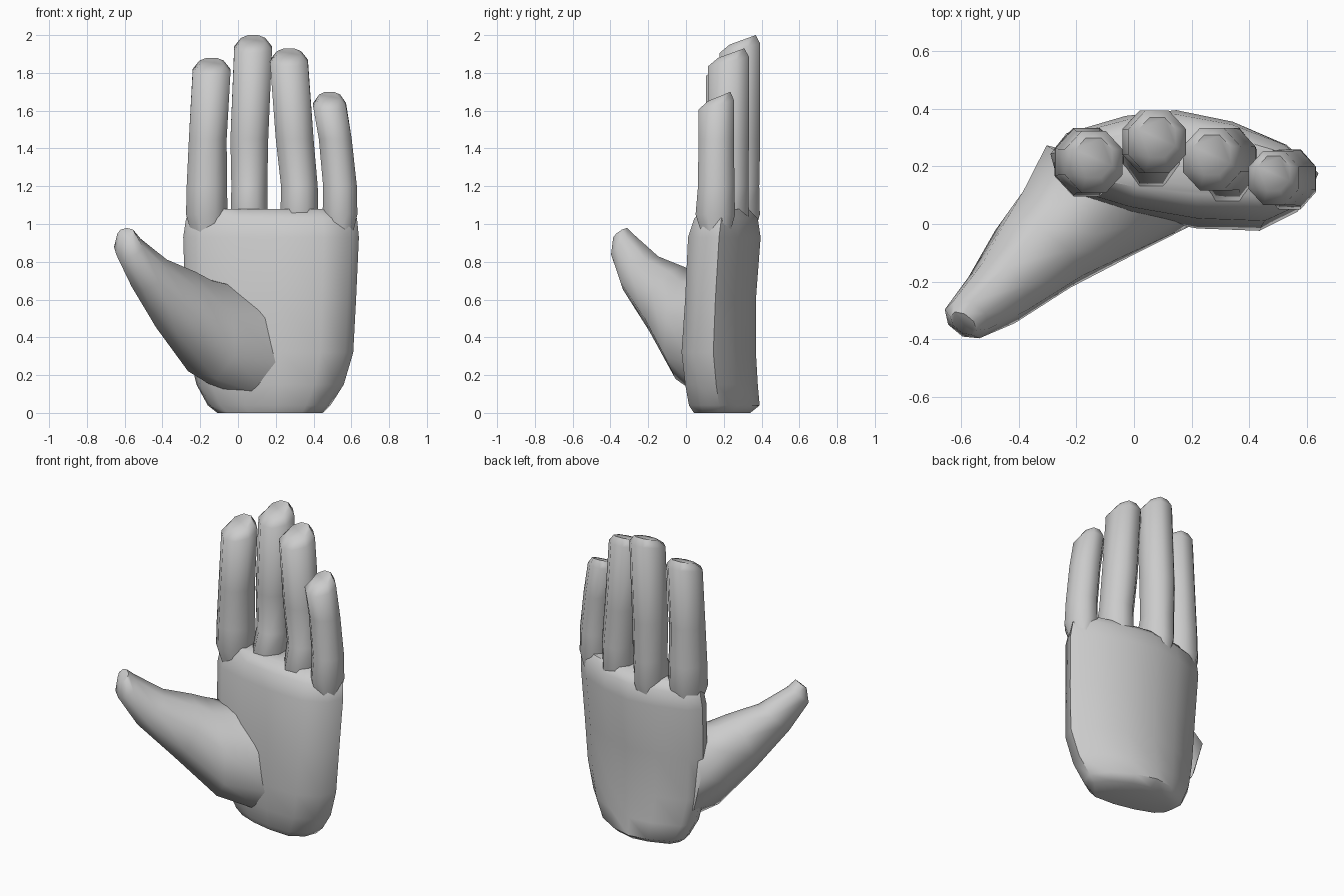
import bpy, bmesh
from math import cos, sin, pi, radians
from mathutils import Vector

if "Cube" in bpy.data.objects:
    bpy.data.objects.remove(bpy.data.objects["Cube"])

GREY = (0.6, 0.6, 0.6, 1)
mat = bpy.data.materials.new("plain grey")
mat.use_nodes = True
mat.diffuse_color = GREY
mat.node_tree.nodes["Principled BSDF"].inputs["Base Color"].default_value = GREY


def loft(name, rings, angle):
    """Skin a stack of closed rings and cap both ends."""
    bm = bmesh.new()
    rows = [[bm.verts.new(p) for p in ring] for ring in rings]
    n = len(rows[0])
    for low, high in zip(rows, rows[1:]):
        for i in range(n):
            j = (i + 1) % n
            bm.faces.new((low[i], low[j], high[j], high[i]))
    bm.faces.new(rows[0][::-1])
    bm.faces.new(rows[-1])
    bmesh.ops.recalc_face_normals(bm, faces=bm.faces)
    mesh = bpy.data.meshes.new(name)
    bm.to_mesh(mesh)
    bm.free()
    mesh.materials.append(mat)
    obj = bpy.data.objects.new(name, mesh)
    bpy.context.collection.objects.link(obj)
    bpy.ops.object.select_all(action='DESELECT')
    obj.select_set(True)
    bpy.context.view_layer.objects.active = obj
    bpy.ops.object.shade_smooth_by_angle(angle=radians(angle))


def octagon(centre, a, b):
    """Eight points around a centre, with half-axis vectors a and b."""
    k = 1 / cos(pi / 8)
    turns = [(i + 0.5) * pi / 4 for i in range(8)]
    return [Vector(centre) + k * (cos(t) * Vector(a) + sin(t) * Vector(b)) for t in turns]


# Palm: one arched section, fitted to a box at each height
section = [(0, .62), (.06, .8), (.28, .95), (.47, 1), (.68, .9), (.88, .7), (1, .45),
           (.95, .2), (.8, .04), (.55, .06), (.3, .16), (.1, .3), (.02, .45)]
palm_levels = [  # z, left x, right x, front y, back y
    (0, -.11, .45, .03, .34),
    (.04, -.16, .49, 0, .39),
    (.15, -.22, .56, -.02, .38),
    (.32, -.26, .61, -.04, .37),
    (.6, -.28, .625, -.02, .37),
    (.93, -.29, .64, -.005, .395),
    (1.03, -.275, .63, .03, .38),
    (1.08, -.24, .58, .09, .33),
]
loft("palm", [[(x0 + u * (x1 - x0), y0 + v * (y1 - y0), z) for u, v in section]
              for z, x0, x1, y0, y1 in palm_levels], 50)


def finger(name, base, middle, tip, y, top, flare):
    """Tapered finger from three (x, radius) stations, deepened forward at the root."""
    stations = [  # height, (x, radius), scale, centre y, extra depth, slope
        (.88, base, .55, y, 0, 0),
        (1.05, base, 1, y - flare, flare, 0),
        (1.2, base, .97, y, 0, 0),
        (1.45, middle, 1, y, 0, 0),
        (top - .07, tip, 1, y, 0, .025),
        (top - .025, tip, .64, y + .015, 0, .025),
    ]
    rings = []
    for z, (x, r), scale, cy, extra, slope in stations:
        r *= scale
        rings.append(octagon((x, cy, z), (r, 0, 0), (0, r * 1.08 + extra, slope)))
    loft(name, rings, 55)


finger("index_finger", (-.165, .11), (-.16, .1), (-.14, .1), .215, 1.88, 0)
finger("middle_finger", (.06, .098), (.06, .1), (.08, .1), .285, 2.0, .03)
finger("ring_finger", (.325, .1), (.3, .1), (.27, .1), .225, 1.93, .02)
finger("little_finger", (.54, .092), (.515, .087), (.485, .087), .16, 1.7, .005)

# Thumb: rings spreading from the palm surface out to the tip
thumb_stations = [  # centre, half thickness, half width
    ((-.03, .145, .38), (.24, -.12, 0), (-.08, .02, .29)),
    ((-.2, .0, .46), (.18, -.11, -.05), (-.01, .01, .26)),
    ((-.33, -.1, .6), (.13, -.1, -.03), (.05, .05, .16)),
    ((-.47, -.24, .74), (.08, -.08, -.02), (.06, .06, .08)),
    ((-.58, -.33, .88), (.06, -.05, -.02), (.04, .04, .05)),
    ((-.592, -.345, .95), (.038, -.032, -.01), (.02, .02, .025)),
]
loft("thumb", [octagon(*station) for station in thumb_stations], 70)
